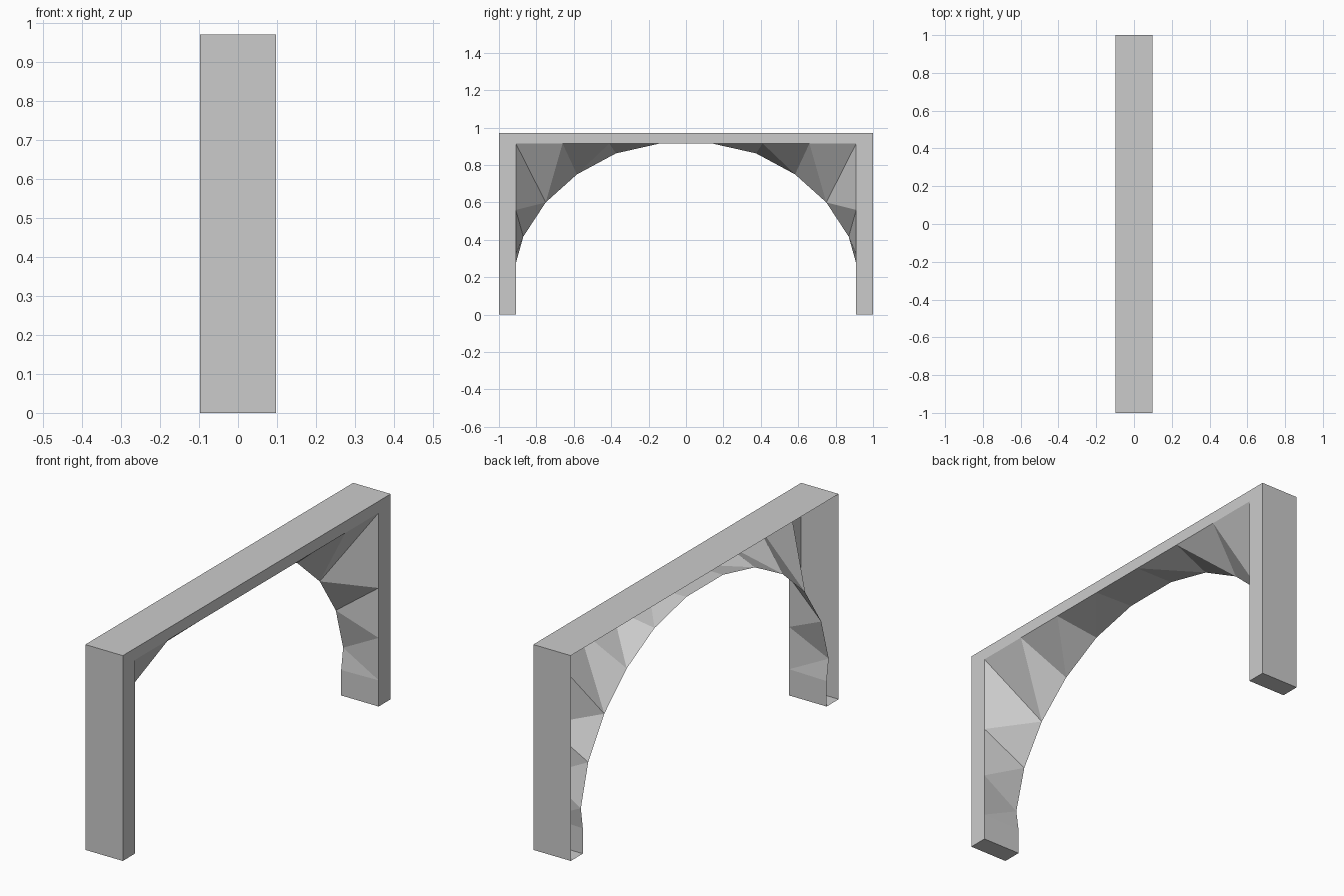
import bpy

# Remove the default cube
cube = bpy.data.objects.get("Cube")
if cube:
    bpy.data.objects.remove(cube, do_unlink=True)

DEPTH = 0.098        # half thickness along x
HEIGHT = 0.97        # overall height
INNER = 0.91         # half span between the legs
SOFFIT = 0.915       # underside of the beam

grey = bpy.data.materials.new("stone grey")
grey.use_nodes = True
colour = (0.6, 0.6, 0.6, 1.0)
grey.diffuse_color = colour
grey.node_tree.nodes["Principled BSDF"].inputs["Base Color"].default_value = colour


def mirrored_shell(name, verts, faces):
    """Flat-shaded half shell on +y, completed by a mirror across y = 0."""
    mesh = bpy.data.meshes.new(name)
    mesh.from_pydata(verts, [], faces)
    mesh.materials.append(grey)
    obj = bpy.data.objects.new(name, mesh)
    bpy.context.collection.objects.link(obj)
    mirror = obj.modifiers.new("mirror", "MIRROR")
    mirror.use_axis = (False, True, False)
    mirror.use_clip = True
    return obj


# Open-backed frame: front plates, leg foot, outer side and top
outline = [(INNER, 0), (1, 0), (1, HEIGHT), (0, HEIGHT), (0, SOFFIT), (INNER, SOFFIT)]
n = len(outline)
front = [(DEPTH, y, z) for y, z in outline]
back = [(-DEPTH, y, z) for y, z in outline[:4]]
plates = [(0, 1, 2, 5), (5, 2, 3, 4)]
sides = [(i, n + i, n + i + 1, i + 1) for i in range(3)]
mirrored_shell("portal_frame", front + back, plates + sides)

# Faceted soffit: straight inner frame edge in front, round arch edge behind
frame_edge = [(INNER, 0), (INNER, 0.124), (INNER, 0.324), (INNER, 0.56),
              (INNER, SOFFIT), (0.66, SOFFIT), (0.41, SOFFIT), (0.14, SOFFIT), (0, SOFFIT)]
arch_edge = [(INNER, 0), (INNER, 0.12), (0.925, 0.22), (0.87, 0.417),
             (0.75, 0.6), (0.583, 0.75), (0.375, 0.862), (0.137, 0.918), (0, 0.918)]
count = len(frame_edge)
corner = 4
verts = [(DEPTH, y, z) for y, z in frame_edge] + [(-DEPTH, y, z) for y, z in arch_edge]
faces = []
for f in range(count - 1):
    a = f + count
    if f in (0, count - 2):          # flat foot and crown panels
        faces.append((f, f + 1, a + 1, a))
    elif f < corner:                 # leg facets
        faces += [(f, a + 1, a), (f, f + 1, a + 1)]
    else:                            # beam facets
        faces += [(f, f + 1, a), (f + 1, a + 1, a)]
mirrored_shell("faceted_arch", verts, faces)
